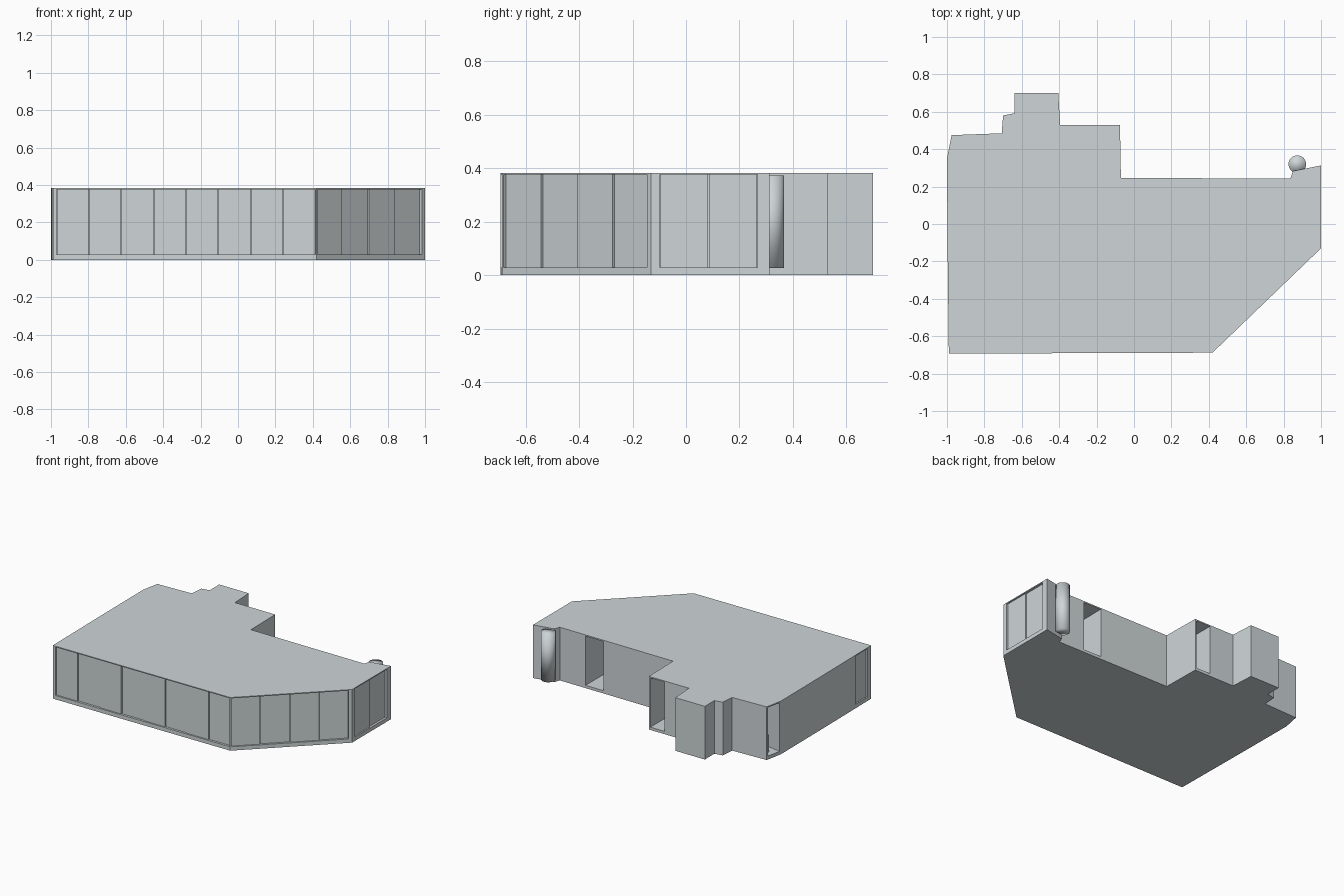
import bpy, bmesh
from mathutils import Vector

if "Cube" in bpy.data.objects:
    bpy.data.objects.remove(bpy.data.objects["Cube"])

HEIGHT = 0.383
# Plan outline, counter-clockwise from the front left corner
OUTLINE = [(-0.99, -0.693), (0.42, -0.688), (1.0, -0.13), (1.0, 0.313),
           (0.85, 0.283), (0.836, 0.242), (-0.07, 0.247), (-0.075, 0.53),
           (-0.395, 0.53), (-0.405, 0.70), (-0.64, 0.70), (-0.64, 0.592),
           (-0.70, 0.58), (-0.707, 0.485), (-0.975, 0.475), (-1.0, 0.35),
           (-0.997, -0.1)]

grey = bpy.data.materials.new("pale_grey")
grey.diffuse_color = (0.62, 0.67, 0.685, 1)
grey.use_nodes = True
grey.node_tree.nodes["Principled BSDF"].inputs["Base Color"].default_value = grey.diffuse_color


def prism(name, pts, z0, z1):
    """Extrude a plan polygon from z0 to z1."""
    bm = bmesh.new()
    face = bm.faces.new([bm.verts.new((x, y, z0)) for x, y in pts])
    top = bmesh.ops.extrude_face_region(bm, geom=[face])["geom"]
    bmesh.ops.translate(bm, vec=(0, 0, z1 - z0),
                        verts=[g for g in top if isinstance(g, bmesh.types.BMVert)])
    bmesh.ops.recalc_face_normals(bm, faces=bm.faces)
    mesh = bpy.data.meshes.new(name)
    bm.to_mesh(mesh)
    bm.free()
    mesh.materials.append(grey)
    obj = bpy.data.objects.new(name, mesh)
    bpy.context.collection.objects.link(obj)
    return obj


def wall_rect(wall, s, e, outer, inner):
    """Plan rectangle along a wall, from distance s to e, between two depths."""
    a, b = Vector(OUTLINE[wall]), Vector(OUTLINE[(wall + 1) % len(OUTLINE)])
    d = (b - a).normalized()
    inward = Vector((-d.y, d.x))
    return [tuple(a + d * t + inward * k)
            for t, k in ((s, outer), (e, outer), (e, inner), (s, inner))]


body = prism("building_body", OUTLINE, 0, HEIGHT)


def cut(pts, z0, z1):
    cutter = prism("opening_cutter", pts, z0, z1)
    cutter.hide_render = True
    mod = body.modifiers.new("opening", "BOOLEAN")
    mod.operation = "DIFFERENCE"
    mod.solver = "EXACT"
    mod.object = cutter
    bpy.context.view_layer.objects.active = body
    bpy.ops.object.modifier_apply(modifier=mod.name)
    bpy.data.objects.remove(cutter, do_unlink=True)


# Window bands: (name, wall index, start, end, pane count)
bands = [("front_window", 0, 0.02, 1.404, 8),
         ("angled_window", 1, 0.008, 0.782, 4),
         ("right_window", 2, 0.032, 0.397, 2),
         ("left_window", 16, 0.41, 0.55, 1)]
for name, wall, s, e, count in bands:
    cut(wall_rect(wall, s, e, -0.02, 0.03), 0.028, 0.376)
    step = (e - s) / count
    for i in range(count):
        depth = 0.010 if i % 2 == 0 else 0.016      # sliding panes alternate
        prism(f"{name}_pane_{i + 1}",
              wall_rect(wall, s + i * step + 0.002, e - (count - 1 - i) * step - 0.002,
                        depth, depth + 0.012), 0.028, 0.376)

# Door openings in the back walls, running deep into the building
cut(wall_rect(5, 0.206, 0.350, -0.02, 0.40), 0.02, 0.374)
cut(wall_rect(7, 0.012, 0.125, -0.02, 0.22), 0.02, 0.374)
# Corner opening on the left side, with a low step inside
cut(wall_rect(14, 0.012, 0.115, -0.02, 0.16), 0.025, 0.374)
prism("corner_step", wall_rect(14, 0.02, 0.06, 0.04, 0.155), 0.024, 0.15)

# Round column at the back right corner, fully smooth
bpy.ops.mesh.primitive_cylinder_add(vertices=32, radius=0.047, depth=0.345,
                                    location=(0.873, 0.32, 0.2))
column = bpy.context.object
column.name = "round_column"
column.data.materials.append(grey)
bpy.ops.object.shade_smooth()
